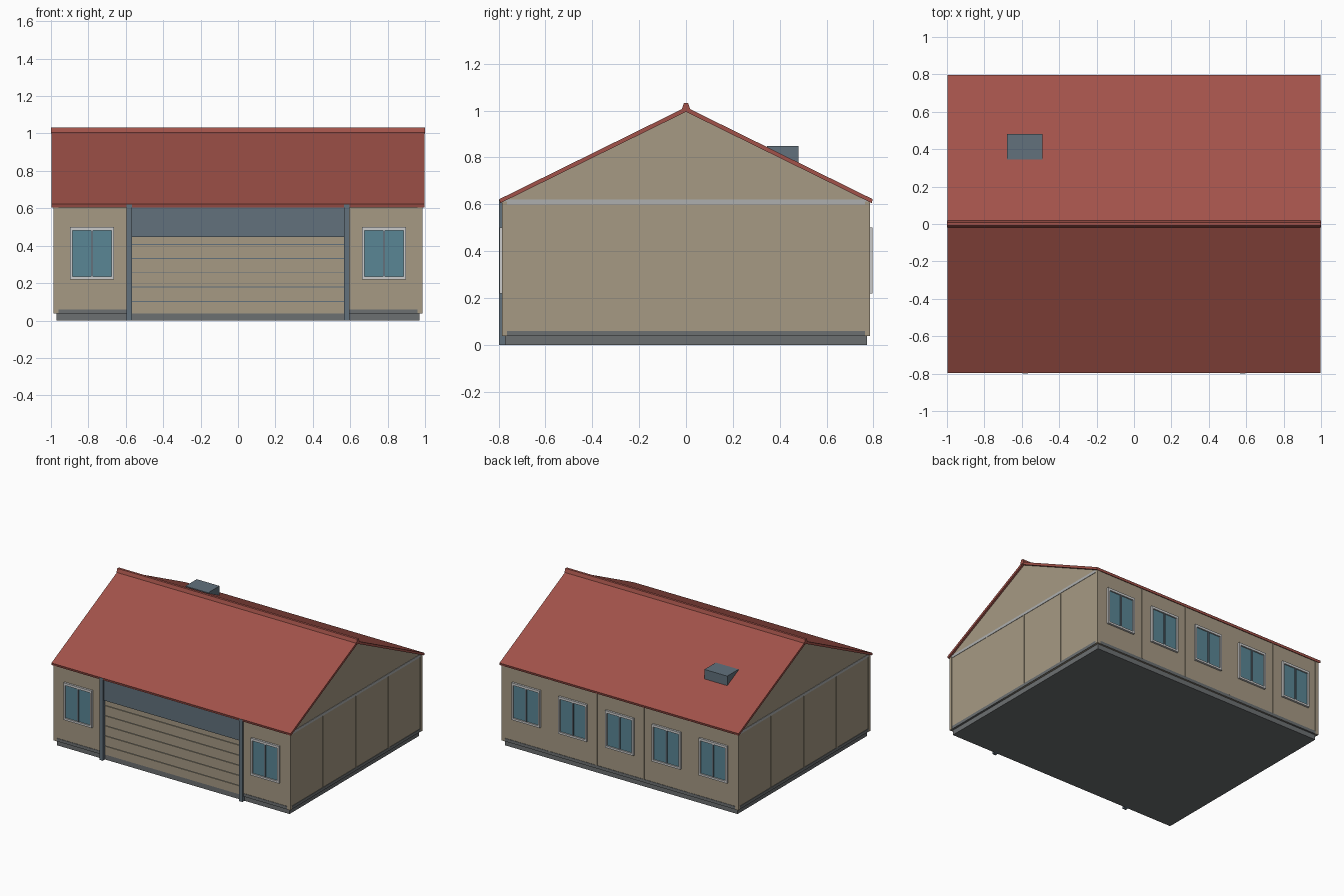
import bpy, bmesh
from mathutils import Vector

if "Cube" in bpy.data.objects:
    bpy.data.objects.remove(bpy.data.objects["Cube"])


def material(name, r, g, b):
    m = bpy.data.materials.new(name)
    m.diffuse_color = (r, g, b, 1)
    m.use_nodes = True
    m.node_tree.nodes["Principled BSDF"].inputs["Base Color"].default_value = m.diffuse_color
    return m


TAN = material("tan_siding", 0.38, 0.32, 0.23)
RED = material("red_roof", 0.36, 0.085, 0.068)
SLATE = material("slate_trim", 0.122, 0.165, 0.202)
GLASS = material("teal_glass", 0.10, 0.24, 0.30)
STONE = material("dark_base", 0.15, 0.16, 0.165)
PALE = material("pale_trim", 0.42, 0.43, 0.43)
WHITE = material("window_white", 0.85, 0.85, 0.83)


def finish(name, bm, mat):
    bmesh.ops.recalc_face_normals(bm, faces=bm.faces)
    me = bpy.data.meshes.new(name)
    bm.to_mesh(me)
    bm.free()
    me.materials.append(mat)
    ob = bpy.data.objects.new(name, me)
    bpy.context.collection.objects.link(ob)
    return ob


def box(name, x, y, z, mat):
    """Box from (min, max) ranges."""
    bm = bmesh.new()
    bmesh.ops.create_cube(bm, size=1)
    for v in bm.verts:
        v.co = Vector([(r[0] + r[1]) / 2 + c * (r[1] - r[0])
                       for r, c in zip((x, y, z), v.co)])
    return finish(name, bm, mat)


def prism(name, profile, x0, x1, mat):
    """Extrude a (y, z) profile along x."""
    bm = bmesh.new()
    face = bm.faces.new([bm.verts.new((x0, y, z)) for y, z in profile])
    ext = bmesh.ops.extrude_face_region(bm, geom=[face])["geom"]
    for v in ext:
        if isinstance(v, bmesh.types.BMVert):
            v.co.x = x1
    return finish(name, bm, mat)


def span(s, a, b):
    """Range a..b measured outwards on side s (+1 or -1)."""
    return tuple(sorted((s * a, s * b)))


WX, WY = 0.982, 0.782      # outer wall faces
Z0, Z1 = 0.037, 0.62       # wall bottom and top
PANEL = 0.39

# Foundation slab
box("foundation", (-0.97, 0.97), (-0.772, 0.772), (0, 0.037), STONE)

# Side walls with gables, seams and trim
for s, side in ((-1, "left"), (1, "right")):
    a, b = span(s, WX - 0.03, WX)
    prism(f"{side}_gable_wall",
          [(-WY, Z0), (WY, Z0), (WY, Z1 - 0.005), (0, 1.0), (-WY, Z1 - 0.005)], a, b, TAN)
    outer = span(s, WX - 0.01, WX + 0.003)
    box(f"{side}_top_trim", outer, (-WY, WY), (0.60, 0.62), PALE)
    box(f"{side}_base_trim", outer, (-WY, WY), (Z0, 0.06), STONE)
    for i in range(-1, 2):
        box(f"{side}_seam", outer, (i * PANEL - 0.004, i * PANEL + 0.004), (0.06, 0.60), TAN)
    for t in (-1, 1):
        box("corner_post", span(s, 0.96, WX + 0.004), span(t, 0.765, WY + 0.004), (Z0, 0.612), TAN)


def window(cx, s):
    """Two-pane window on the front (s=-1) or back (s=1) wall."""
    yf = span(s, WY - 0.01, 0.797)
    for t in (-1, 1):
        box("window_jamb", tuple(sorted((cx + t * 0.105, cx + t * 0.118))), yf, (0.22, 0.50), WHITE)
    box("window_sill", (cx - 0.105, cx + 0.105), yf, (0.22, 0.235), WHITE)
    box("window_head", (cx - 0.105, cx + 0.105), yf, (0.482, 0.50), WHITE)
    box("window_glass", (cx - 0.105, cx + 0.105), span(s, WY - 0.01, 0.787), (0.235, 0.482), GLASS)
    box("window_mullion", (cx - 0.006, cx + 0.006), span(s, WY - 0.01, 0.794), (0.235, 0.482), SLATE)


def wall_run(name, x0, x1, s):
    box(f"{name}_wall", (x0, x1), span(s, WY - 0.03, WY), (Z0, Z1), TAN)
    box(f"{name}_base_trim", (x0, x1), span(s, WY - 0.01, WY + 0.003), (Z0, 0.06), STONE)


# Back wall with five windows
wall_run("back", -WX, WX, 1)
for i in range(-2, 3):
    window(i * PANEL, 1)
for i in (-1.5, -0.5, 0.5, 1.5):
    box("back_seam", (i * PANEL - 0.005, i * PANEL + 0.005),
        (WY - 0.01, WY + 0.004), (0.06, 0.61), TAN)

# Front wall pieces, door posts
for s, side in ((-1, "left"), (1, "right")):
    wall_run(f"front_{side}", *span(s, 0.59, WX), -1)
    window(s * 2 * PANEL, -1)
    box(f"{side}_door_post", span(s, 0.568, 0.595), (-0.798, -0.75), (0, 0.62), SLATE)

# Garage door: header, dark backing and planks
box("door_header", (-0.57, 0.57), (-0.785, -0.75), (0.45, 0.62), SLATE)
box("door_backing", (-0.57, 0.57), (-0.766, -0.745), (0.03, 0.45), SLATE)
edges = [0.03, 0.105, 0.182, 0.258, 0.334, 0.41, 0.452]
for z0, z1 in zip(edges, edges[1:]):
    box("door_plank", (-0.57, 0.57), (-0.772, -0.76), (z0, z1 - 0.005), TAN)

# Roof slabs and ridge cap
prism("roof", [(-0.797, 0.622), (0, 1.015), (0.797, 0.622), (0.793, 0.605),
               (0, 0.995), (-0.793, 0.605)], -0.997, 0.997, RED)
prism("ridge_cap", [(-0.02, 1.0), (-0.009, 1.033), (0.009, 1.033), (0.02, 1.0)],
      -1.0, 1.0, RED)

# Roof vent on the back slope
box("roof_vent", (-0.68, -0.49), (0.345, 0.48), (0.75, 0.85), SLATE)
